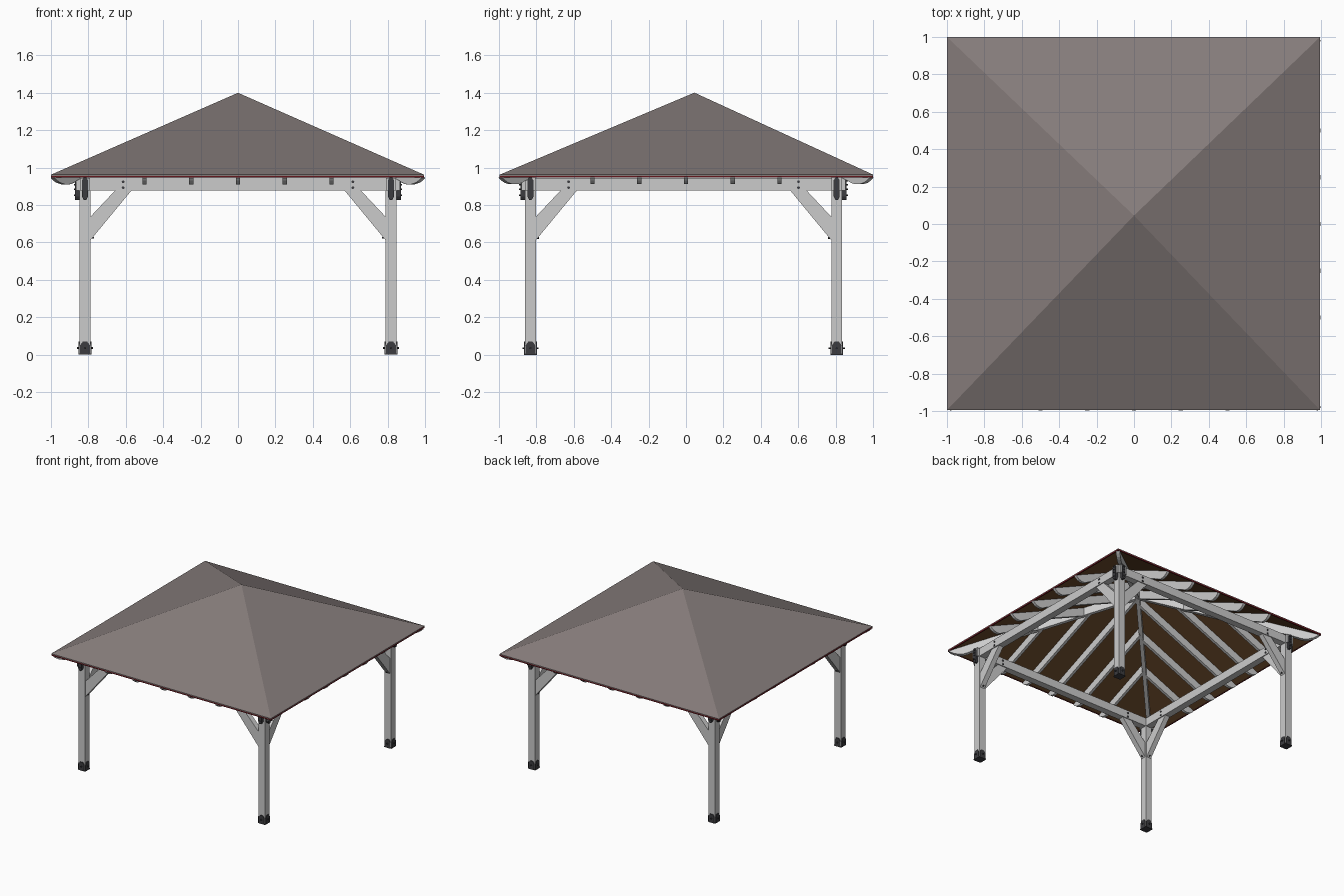
import bpy, math
from mathutils import Vector

if "Cube" in bpy.data.objects:
    bpy.data.objects.remove(bpy.data.objects["Cube"])

X, Y, Z = Vector((1, 0, 0)), Vector((0, 1, 0)), Vector((0, 0, 1))


def material(name, rgb):
    m = bpy.data.materials.new(name)
    m.diffuse_color = (*rgb, 1)
    m.use_nodes = True
    m.node_tree.nodes["Principled BSDF"].inputs["Base Color"].default_value = m.diffuse_color
    return m


SHINGLE = material("shingle_grey", (0.235, 0.20, 0.195))
DECK = material("deck_brown", (0.15, 0.07, 0.025))
TRIM = material("trim_red", (0.13, 0.008, 0.012))
METAL = material("dark_metal", (0.045, 0.045, 0.05))


def mesh(name, verts, faces, mat=None):
    me = bpy.data.meshes.new(name)
    me.from_pydata(verts, [], faces)
    ob = bpy.data.objects.new(name, me)
    bpy.context.collection.objects.link(ob)
    if mat:
        me.materials.append(mat)
    # consistent outward normals
    import bmesh
    bm = bmesh.new()
    bm.from_mesh(me)
    bmesh.ops.recalc_face_normals(bm, faces=bm.faces)
    bm.to_mesh(me)
    bm.free()
    return ob


def prism(name, pts, origin, u, width, mat=None):
    """Outline (along u, up z) thickened sideways by width, centred on origin."""
    n = Z.cross(u).normalized() * (width / 2)
    flat = [origin + u * a + Z * b for a, b in pts]
    c = len(pts)
    faces = [list(range(c)), list(range(2 * c - 1, c - 1, -1))]
    faces += [[i, (i + 1) % c, c + (i + 1) % c, c + i] for i in range(c)]
    return mesh(name, [p - n for p in flat] + [p + n for p in flat], faces, mat)


def rect(a0, a1, z0, z1):
    return [(a0, z0), (a1, z0), (a1, z1), (a0, z1)]


def bolt(origin, axis, length, r=0.006):
    u = Z.cross(axis)
    hexa = [(r * math.cos(i * math.pi / 3), r * math.sin(i * math.pi / 3)) for i in range(6)]
    prism("bolt", hexa, origin, u, length, METAL)


# Roof extents and apex
X0, X1, Y0, Y1 = -1.0, 0.995, -0.995, 1.0
APEX = Vector((0, 0.045, 0))
EAVE, RISE = 0.95, 0.435


def pyramid(name, inset, z0, z1, a0, a1, mat):
    rim = [(X0 + inset, Y0 + inset), (X1 - inset, Y0 + inset),
           (X1 - inset, Y1 - inset), (X0 + inset, Y1 - inset)]
    v = [(x, y, z) for z in (z0, z1) for x, y in rim]
    v += [(APEX.x, APEX.y, a0), (APEX.x, APEX.y, a1)]
    f = []
    for i in range(4):
        j = (i + 1) % 4
        f += [(i, j, 8), (4 + i, 4 + j, 9), (i, j, 4 + j, 4 + i)]
    mesh(name, v, f, mat)


pyramid("roof_shingles", 0.0, 0.956, 0.962, 1.392, 1.40, SHINGLE)
pyramid("roof_deck", 0.006, 0.948, 0.955, 1.382, 1.391, DECK)

# Eave trim strips
xm, ym = (X0 + X1) / 2, (Y0 + Y1) / 2
for y in (Y0 + 0.004, Y1 - 0.004):
    prism("eave_trim", rect(X0, X1, 0.946, 0.958), Vector((0, y, 0)), X, 0.008, TRIM)
for x in (X0 + 0.004, X1 - 0.004):
    prism("eave_trim", rect(Y0, Y1, 0.946, 0.958), Vector((x, 0, 0)), Y, 0.008, TRIM)

# Rafter tail curve: distance in from the eave, height
TAIL = [(0, 0.945), (0.012, 0.932), (0.03, 0.919), (0.055, 0.911), (0.08, 0.911),
        (0.10, 0.918), (0.12, 0.93), (0.14, 0.94)]


def rafter(name, start, end, frac, stretch, width):
    """Rafter from the eave point; frac is the share of the full roof rise it climbs."""
    u = end - start
    length = u.length
    top = EAVE + RISE * frac - 0.003
    pts = [(a * stretch, z) for a, z in TAIL]
    pts += [(length, top - 0.07), (length, top), (0, EAVE - 0.003)]
    prism(name, pts, start, u.normalized(), width)


# Hip rafters on the diagonals
for sx in (-1, 1):
    for sy in (-1, 1):
        start = Vector((sx * 0.99, sy * 0.99, 0))
        rafter("hip_rafter", start, APEX * 1.0, 1.0, 1.414, 0.03)

# Common and jack rafters, five per side, ending at the hips
for t in (-0.5, -0.25, 0, 0.25, 0.5):
    share = 1 - abs(t)
    for s in (-1, 1):
        start = Vector((t, s * 0.998, 0))
        end = Vector((t, s + (APEX.y - s) * share, 0))
        rafter("front_back_rafter", start, end, share, 1, 0.022)
        edge = 1 if t > APEX.y else -1
        part = (edge - t) / (edge - APEX.y)
        rafter("side_rafter", Vector((s * 0.998, t, 0)), Vector((s * (1 - part), t, 0)), part, 1, 0.022)

# Posts
PX, PY, H = (-0.818, 0.818), (-0.831, 0.805), 0.029
BOT, TOP, OVER = 0.878, 0.946, 0.047

# Ring beams, running past the posts
for y in PY:
    prism("cross_beam", rect(PX[0] - OVER, PX[1] + OVER, BOT, TOP), Vector((0, y, 0)), X, 0.056)
for x in PX:
    prism("side_beam", rect(PY[0] - OVER, PY[1] + OVER, BOT, TOP - 0.001), Vector((x, 0, 0)), Y, 0.056)

BRACE = [(0.025, 0.612), (0.029, 0.612), (0.252, 0.882), (0.165, 0.882), (0.025, 0.733)]
SHOE = [(-0.026, 0), (0.026, 0), (0.026, 0.05), (0.012, 0.07), (-0.012, 0.07), (-0.026, 0.05)]
STRAP = [(-0.016, 0.845), (-0.007, 0.828), (0.007, 0.828), (0.016, 0.845),
         (0.016, 0.932), (0.007, 0.946), (-0.007, 0.946), (-0.016, 0.932)]

for ix, px in enumerate(PX):
    for iy, py in enumerate(PY):
        c = Vector((px, py, 0))
        out_x, out_y = X * (2 * ix - 1), Y * (2 * iy - 1)
        prism("post", rect(-H, H, 0.003, 0.885), c, X, 2 * H)
        # Post shoe: base plate, four side plates and bolts
        prism("shoe_plate", rect(-0.033, 0.033, 0, 0.006), c, X, 0.066, METAL)
        for d in (X, -X, Y, -Y):
            prism("shoe_side", SHOE, c + d * 0.031, Z.cross(d), 0.007, METAL)
            bolt(c + d * 0.037 + Z * 0.035, d, 0.012)
        for d in (out_x, out_y):
            # Diagonal brace towards the middle of the beam
            prism("brace", BRACE, c, -d, 0.042)
            bolt(c - d * 0.037 + Z * 0.624, d, 0.02, 0.005)
            # Corner strap joining post and beams
            prism("corner_strap", STRAP, c + d * 0.04, Z.cross(d), 0.026, METAL)
            for z in (0.852, 0.885, 0.908, 0.931):
                bolt(c + d * 0.055 + Z * z, d, 0.01, 0.005)
            # Through bolts above the brace
            for z in (0.893, 0.924):
                bolt(c - d * 0.204 + Z * z, Z.cross(d), 0.066, 0.008)
